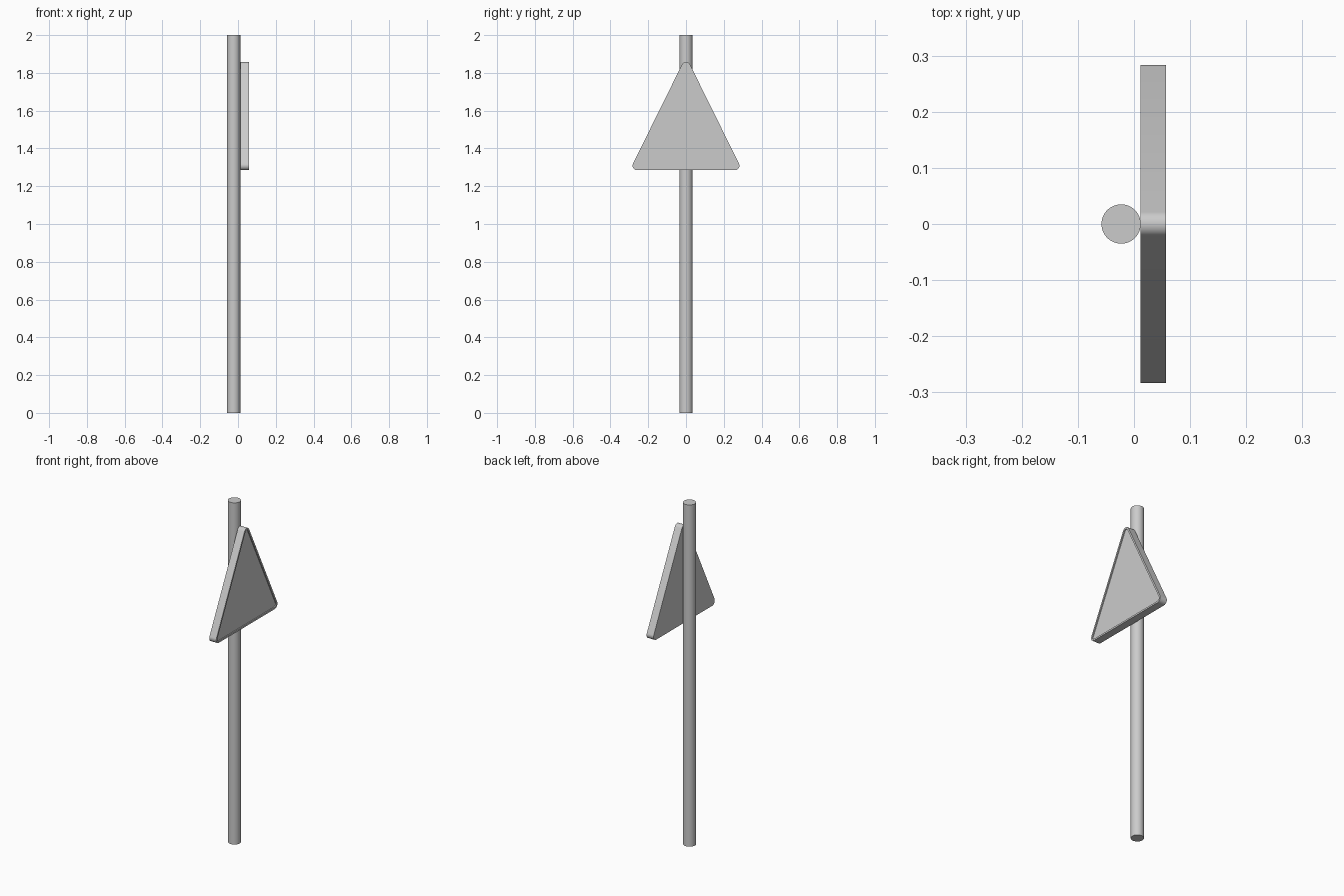
import bpy, bmesh
from math import cos, sin, radians, atan2, degrees, pi

if "Cube" in bpy.data.objects:
    bpy.data.objects.remove(bpy.data.objects["Cube"])

# Rounded triangle outline (y, z) around three corner centres
CENTRES = [(0.259, 1.309), (0.0, 1.833), (-0.259, 1.309)]
SLANT = degrees(atan2(0.259, 0.524))
ARCS = [(-90, SLANT), (SLANT, 180 - SLANT), (180 - SLANT, 270)]


def outline(bm, radius, x, steps=10):
    verts = []
    for (cy, cz), (a0, a1) in zip(CENTRES, ARCS):
        for i in range(steps + 1):
            a = radians(a0 + (a1 - a0) * i / steps)
            verts.append(bm.verts.new((x, cy + radius * cos(a), cz + radius * sin(a))))
    return verts


def finish(bm, name):
    bmesh.ops.recalc_face_normals(bm, faces=bm.faces)
    mesh = bpy.data.meshes.new(name)
    bm.to_mesh(mesh)
    bm.free()
    ob = bpy.data.objects.new(name, mesh)
    bpy.context.collection.objects.link(ob)
    bpy.ops.object.select_all(action='DESELECT')
    bpy.context.view_layer.objects.active = ob
    ob.select_set(True)
    bpy.ops.object.shade_smooth_by_angle(angle=radians(35))
    return ob


# Pole
bpy.ops.mesh.primitive_cylinder_add(vertices=48, radius=0.035, depth=2,
                                    location=(-0.023, 0, 1))
pole = bpy.context.object
pole.name = "pole"
bpy.ops.object.shade_smooth_by_angle(angle=radians(35))

# Sign plate: flat back, outer wall, narrow raised rim, recessed front panel
bm = bmesh.new()
loops = [outline(bm, r, x) for r, x in
         [(0.024, 0.012), (0.024, 0.057), (0.014, 0.057), (0.014, 0.051)]]
for a, b in zip(loops, loops[1:]):
    n = len(a)
    for i in range(n):
        j = (i + 1) % n
        bm.faces.new((a[i], a[j], b[j], b[i]))
bm.faces.new(loops[0])
bm.faces.new(loops[-1])
finish(bm, "sign_plate")
